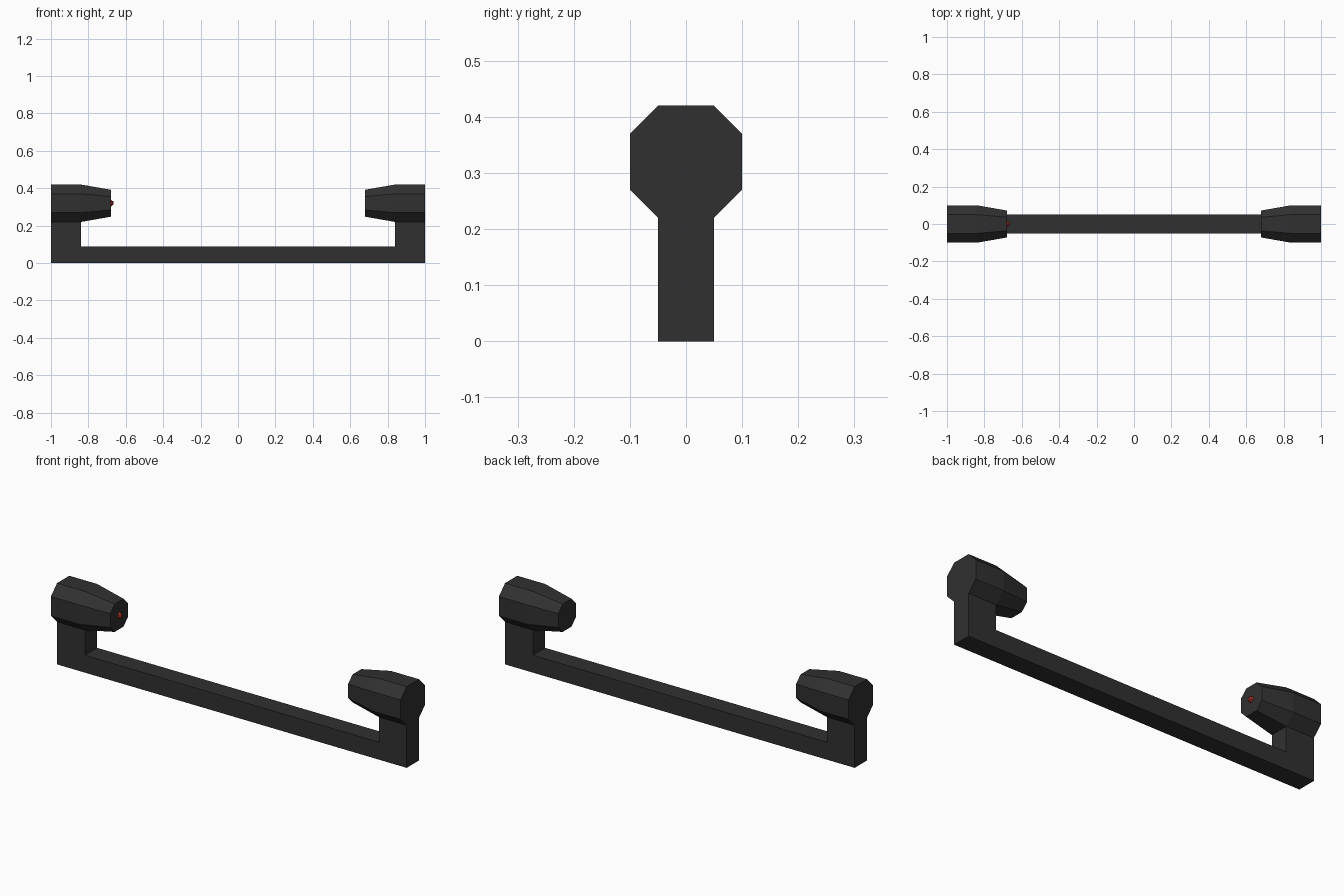
import bpy, bmesh
from mathutils import Matrix

cube = bpy.data.objects.get("Cube")
if cube:
    bpy.data.objects.remove(cube, do_unlink=True)


def material(name, rgb):
    m = bpy.data.materials.new(name)
    m.use_nodes = True
    m.diffuse_color = (*rgb, 1)
    m.node_tree.nodes["Principled BSDF"].inputs["Base Color"].default_value = (*rgb, 1)
    return m


DARK = material("dark grey", (0.03, 0.03, 0.03))
RED = material("red", (0.45, 0.035, 0.025))

HALF_LENGTH, POST_X, TIP_X = 1.0, 0.84, 0.68
DEPTH, BAR_TOP, POST_TOP, AXIS_Z = 0.05, 0.09, 0.22, 0.32


def finish(name, bm, mat):
    bmesh.ops.recalc_face_normals(bm, faces=bm.faces[:])
    mesh = bpy.data.meshes.new(name)
    bm.to_mesh(mesh)
    bm.free()
    mesh.materials.append(mat)
    obj = bpy.data.objects.new(name, mesh)
    bpy.context.collection.objects.link(obj)
    return obj


def open_joint(bm):
    # Remove the hidden faces where a post meets a barrel
    hidden = [f for f in bm.faces if all(abs(v.co.z - POST_TOP) < 1e-4 for v in f.verts)]
    bmesh.ops.delete(bm, geom=hidden, context='FACES')


# U-shaped frame: half a profile, mirrored, then extruded front to back
half = [(HALF_LENGTH, 0), (HALF_LENGTH, POST_TOP), (POST_X, POST_TOP), (POST_X, BAR_TOP)]
outline = half + [(-x, z) for x, z in reversed(half)]
bm = bmesh.new()
face = bm.faces.new([bm.verts.new((x, -DEPTH, z)) for x, z in outline])
back = bmesh.ops.extrude_face_region(bm, geom=[face])
bmesh.ops.translate(bm, vec=(0, 2 * DEPTH, 0),
                    verts=[v for v in back["geom"] if isinstance(v, bmesh.types.BMVert)])
bmesh.ops.recalc_face_normals(bm, faces=bm.faces[:])
open_joint(bm)
finish("frame", bm, DARK)

# Eight-sided barrels: straight over the post, tapered towards the middle
OCTAGON = [(-.05, -.1), (.05, -.1), (.1, -.05), (.1, .05),
           (.05, .1), (-.05, .1), (-.1, .05), (-.1, -.05)]


def barrel(name, side):
    bm = bmesh.new()
    rings = [[bm.verts.new((side * x, y * s, AXIS_Z + z * s)) for y, z in OCTAGON]
             for x, s in ((HALF_LENGTH, 1), (POST_X, 1), (TIP_X, 0.72))]
    for a, b in zip(rings, rings[1:]):
        for i in range(8):
            j = (i + 1) % 8
            bm.faces.new((a[i], a[j], b[j], b[i]))
    bm.faces.new(rings[0])
    bm.faces.new(rings[-1])
    bmesh.ops.recalc_face_normals(bm, faces=bm.faces[:])
    open_joint(bm)
    finish(name, bm, DARK)


barrel("left_barrel", 1)
barrel("right_barrel", -1)

# Small faceted bulb at the tip of the right barrel
bm = bmesh.new()
bmesh.ops.create_icosphere(bm, subdivisions=1, radius=0.018,
                           matrix=Matrix.Translation((-TIP_X, 0, AXIS_Z)))
finish("bulb", bm, RED)
